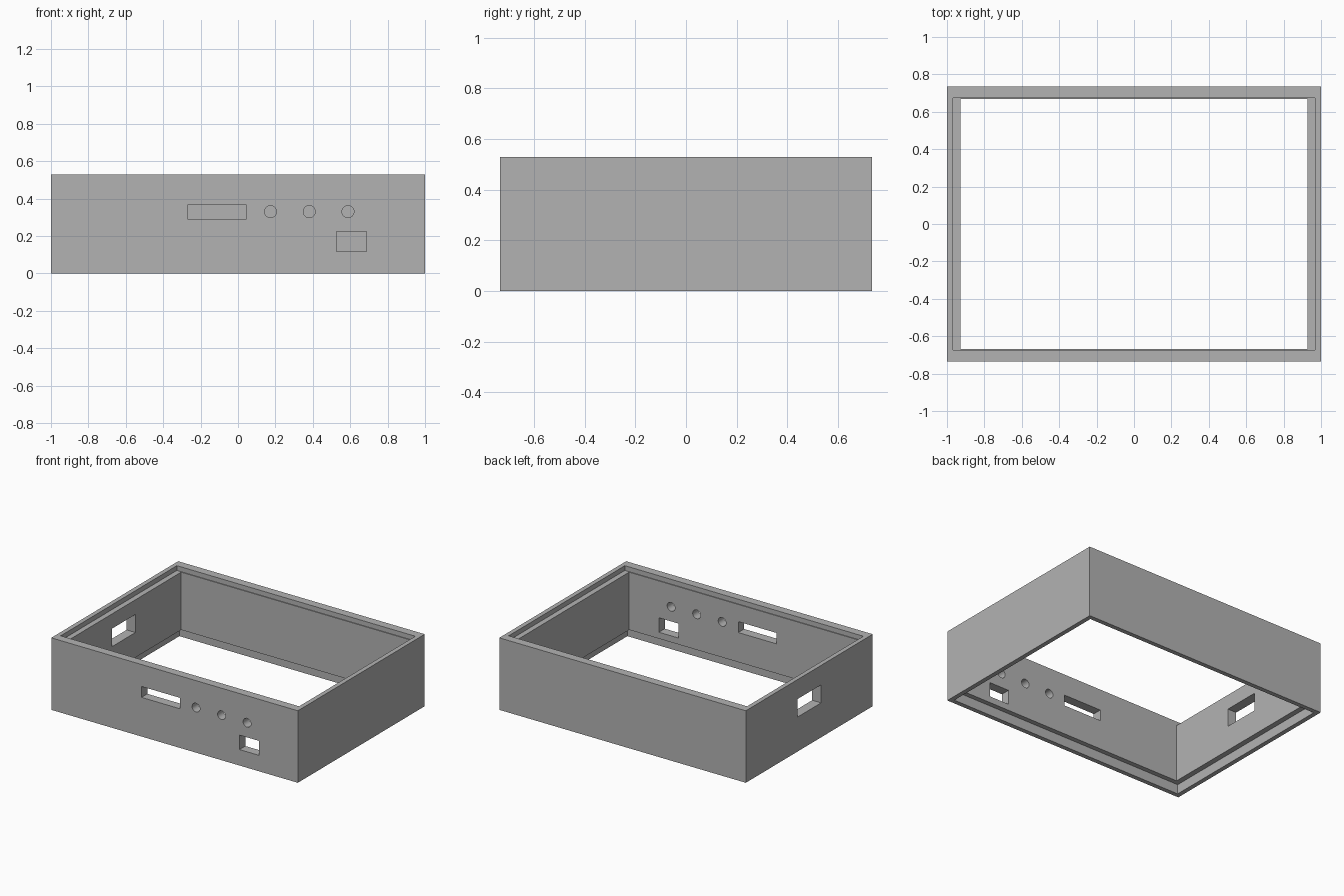
import bpy
import math

if "Cube" in bpy.data.objects:
    bpy.data.objects.remove(bpy.data.objects["Cube"], do_unlink=True)

WIDTH, DEPTH, HEIGHT = 2.0, 1.47, 0.528
FRONT, LEFT = -DEPTH / 2, -WIDTH / 2
OVER = 0.05  # how far cutters poke past the surface

grey = bpy.data.materials.new("light grey plastic")
grey.use_nodes = True
grey.diffuse_color = (0.45, 0.45, 0.45, 1)
grey.node_tree.nodes["Principled BSDF"].inputs["Base Color"].default_value = (0.45, 0.45, 0.45, 1)


def box(name, x, y, z):
    """Box spanning the given (low, high) range on each axis."""
    spans = (x, y, z)
    bpy.ops.mesh.primitive_cube_add(size=1, location=[(a + b) / 2 for a, b in spans])
    obj = bpy.context.object
    obj.name = name
    obj.scale = [b - a for a, b in spans]
    bpy.ops.object.transform_apply(location=True, rotation=True, scale=True)
    return obj


def centred(name, half_x, half_y, z):
    return box(name, (-half_x, half_x), (-half_y, half_y), z)


def carve(body, cutter):
    """Subtract the cutter from the body and discard it."""
    cutter.hide_render = True
    mod = body.modifiers.new(cutter.name, "BOOLEAN")
    mod.operation = "DIFFERENCE"
    mod.solver = "EXACT"
    mod.object = cutter
    bpy.context.view_layer.objects.active = body
    bpy.ops.object.modifier_apply(modifier=mod.name)
    bpy.data.objects.remove(cutter, do_unlink=True)


# Outer shell of the open frame
frame = centred("enclosure_frame", WIDTH / 2, DEPTH / 2, (0, HEIGHT))
frame.data.materials.append(grey)

# Main opening, shallow lid seat on top, deeper base seat below
carve(frame, centred("opening", 0.928, 0.667, (-OVER, HEIGHT + OVER)))
carve(frame, centred("lid_seat", 0.967, 0.673, (HEIGHT - 0.035, HEIGHT + OVER)))
carve(frame, centred("base_seat", 0.967, 0.702, (-OVER, 0.07)))

# Rectangular ports in the front wall
wall_y = (FRONT - OVER, FRONT + 0.15)
carve(frame, box("display_slot", (-0.268, 0.043), wall_y, (0.287, 0.367)))
carve(frame, box("connector_port", (0.527, 0.687), wall_y, (0.117, 0.223)))

# Round button holes in the front wall
for x in (0.174, 0.381, 0.588):
    bpy.ops.mesh.primitive_cylinder_add(vertices=32, radius=0.032, depth=0.3,
                                        location=(x, FRONT, 0.33),
                                        rotation=(math.pi / 2, 0, 0))
    bpy.context.object.name = "button_hole"
    carve(frame, bpy.context.object)

# Rectangular port in the right-hand wall
carve(frame, box("side_port", (LEFT - OVER, LEFT + 0.15), (-0.137, 0.137), (0.253, 0.385)))

# Smooth bores, sharp edges elsewhere
bpy.ops.object.select_all(action="DESELECT")
frame.select_set(True)
bpy.context.view_layer.objects.active = frame
bpy.ops.object.shade_smooth_by_angle(angle=math.radians(30))
